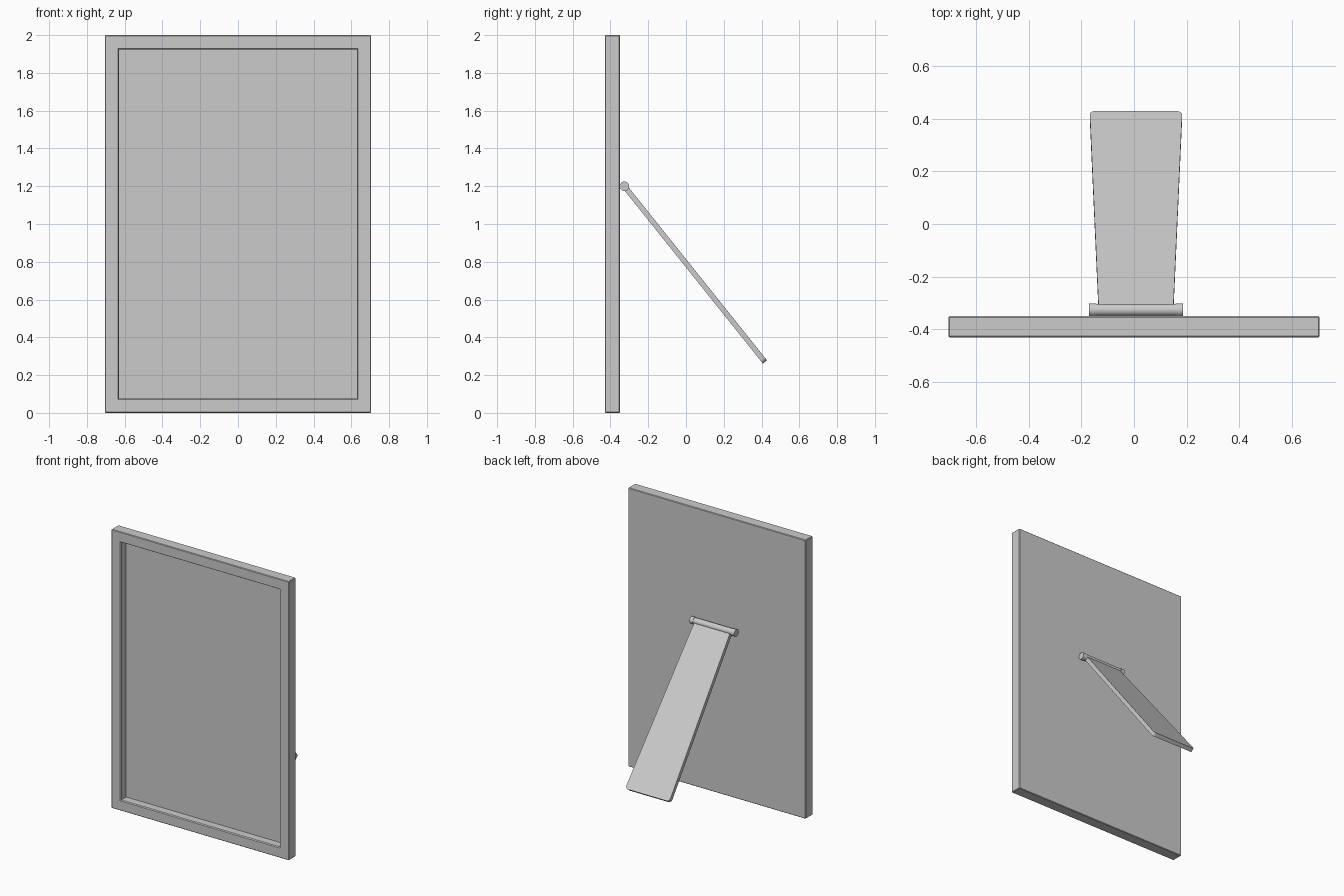
import bpy, bmesh, math
from mathutils import Vector, Matrix

if "Cube" in bpy.data.objects:
    bpy.data.objects.remove(bpy.data.objects["Cube"])


def make_object(name, bm, smooth=False):
    bmesh.ops.recalc_face_normals(bm, faces=bm.faces)
    mesh = bpy.data.meshes.new(name)
    bm.to_mesh(mesh)
    bm.free()
    obj = bpy.data.objects.new(name, mesh)
    bpy.context.collection.objects.link(obj)
    if smooth:
        bpy.context.view_layer.objects.active = obj
        obj.select_set(True)
        bpy.ops.object.shade_smooth_by_angle(angle=math.radians(35))
        obj.select_set(False)
    return obj


# Frame: softened slab with a recessed picture panel
W, T, H = 1.41, 0.08, 2.0
bm = bmesh.new()
bmesh.ops.create_cube(bm, size=1, matrix=Matrix.Translation((0, -0.39, H / 2))
                      @ Matrix.Diagonal((W, T, H, 1)))
bmesh.ops.bevel(bm, geom=bm.edges[:], offset=0.004, segments=1, affect='EDGES')
front = min(bm.faces, key=lambda f: f.calc_center_median().y)
# border, chamfered lip, then the straight recess wall
for thickness, depth in ((0.094, 0), (0.007, -0.007), (0, -0.055)):
    if thickness:
        bmesh.ops.inset_region(bm, faces=[front], thickness=thickness, depth=depth)
    else:
        new = bmesh.ops.extrude_face_region(bm, geom=[front])['geom']
        panel = [g for g in new if isinstance(g, bmesh.types.BMFace)]
        if front.is_valid:
            bmesh.ops.delete(bm, geom=[front], context='FACES')
        front = panel[0]
        bmesh.ops.translate(bm, verts=front.verts[:], vec=(0, -depth, 0))
make_object("picture_frame", bm)

# Hinge: centre barrel with a knuckle at each end
CX = 0.0075
HINGE = Vector((CX, -0.326, 1.2))


def cylinder(name, x, length, radius):
    bm = bmesh.new()
    bmesh.ops.create_cone(bm, cap_ends=True, segments=32, radius1=radius,
                          radius2=radius, depth=length,
                          matrix=Matrix.Translation(HINGE + Vector((x, 0, 0)))
                          @ Matrix.Rotation(math.pi / 2, 4, 'Y'))
    make_object(name, bm, True)


cylinder("hinge_barrel", 0, 0.30, 0.023)
for side, label in ((-1, "left"), (1, "right")):
    cylinder("hinge_knuckle_" + label, side * 0.164, 0.028, 0.025)

# Easel leg: tapered board with rounded lower corners, tilted back
end = Vector((CX, 0.418, 0.27))
down = (end - HINGE).normalized()
length = (end - HINGE).length
normal = Vector((1, 0, 0)).cross(down)
R, TH = 0.022, 0.028
half = [(0.142, 0)] + [(0.175 - R + R * math.cos(a), length - R + R * math.sin(a))
                       for a in (i * math.pi / 12 for i in range(7))]
outline = half + [(-u, v) for u, v in reversed(half)]
bm = bmesh.new()
verts = [bm.verts.new(HINGE + Vector((u, 0, 0)) + down * v - normal * TH / 2)
         for u, v in outline]
face = bm.faces.new(verts)
ext = bmesh.ops.extrude_face_region(bm, geom=[face])['geom']
bmesh.ops.translate(bm, vec=normal * TH,
                    verts=[g for g in ext if isinstance(g, bmesh.types.BMVert)])
make_object("easel_leg", bm, True)
